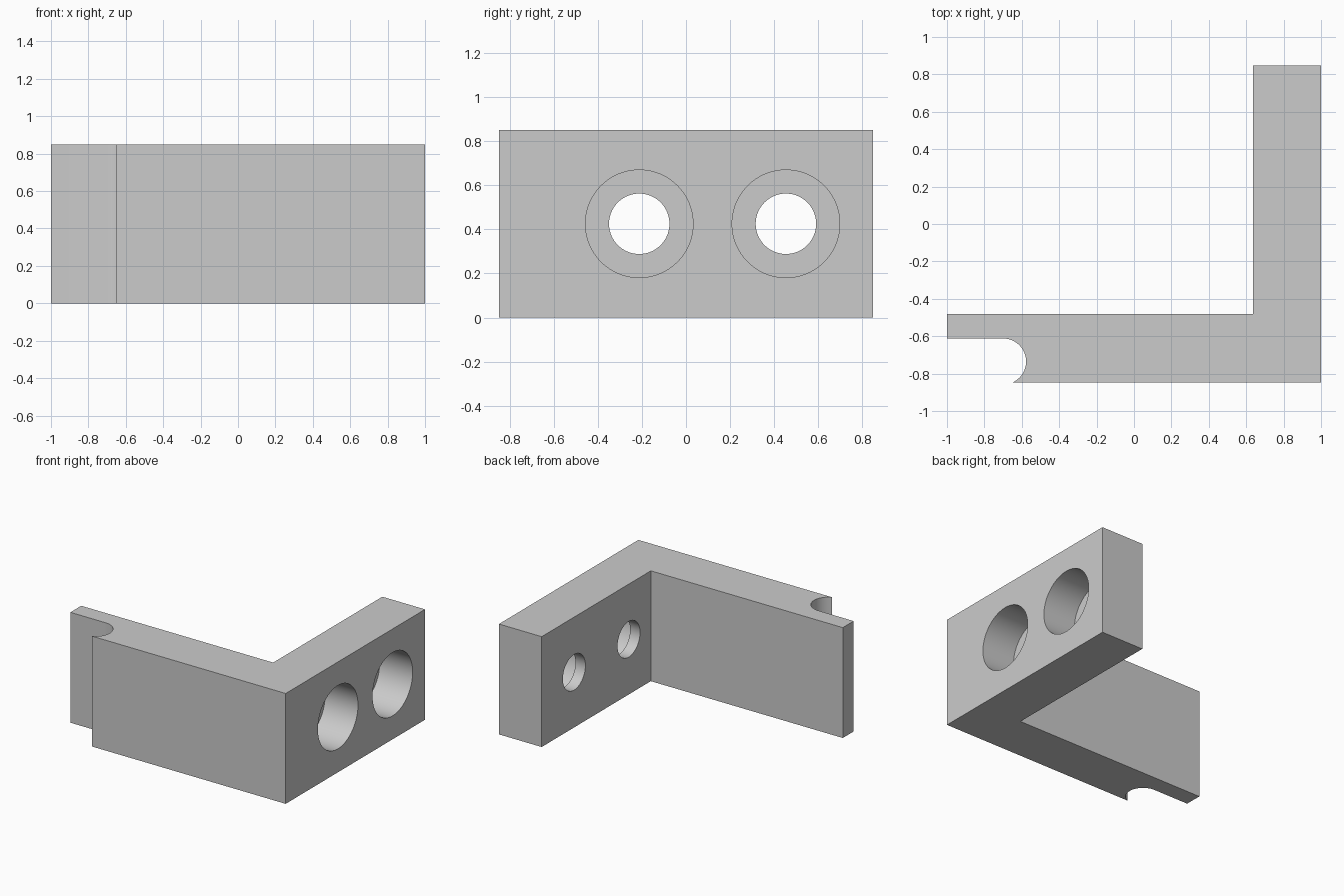
import bpy
import bmesh
from math import asin, cos, pi, sin
from mathutils import Matrix

cube = bpy.data.objects.get("Cube")
if cube:
    bpy.data.objects.remove(cube, do_unlink=True)

HEIGHT = 0.85
FRONT, BACK = -0.848, 0.848
ARM_BACK, LIP_FRONT = -0.48, -0.612    # long arm's rear face, thin lip's front face
PLATE_INNER = 0.636                    # inner face of the drilled plate
BORE_FLOOR = 0.72                      # where the counterbore stops
HOLE_Y = (-0.212, 0.453)
HOLE_R, BORE_R = 0.137, 0.244
SLOT_X, SLOT_R = -0.70, 0.123

grey = bpy.data.materials.new("light_grey")
grey.use_nodes = True
colour = (0.6, 0.6, 0.6, 1)
grey.diffuse_color = colour
grey.node_tree.nodes["Principled BSDF"].inputs["Base Color"].default_value = colour


def make_object(name, bm):
    bmesh.ops.recalc_face_normals(bm, faces=bm.faces)
    mesh = bpy.data.meshes.new(name)
    bm.to_mesh(mesh)
    bm.free()
    obj = bpy.data.objects.new(name, mesh)
    mesh.materials.append(grey)
    bpy.context.collection.objects.link(obj)
    return obj


def cylinder_x(name, radius, x0, x1, y):
    bm = bmesh.new()
    place = Matrix.Translation(((x0 + x1) / 2, y, HEIGHT / 2)) @ Matrix.Rotation(pi / 2, 4, "Y")
    bmesh.ops.create_cone(bm, cap_ends=True, segments=96, radius1=radius,
                          radius2=radius, depth=x1 - x0, matrix=place)
    return make_object(name, bm)


# Bracket plan: L shape whose free end is thinned by a round-ended slot
slot_y = LIP_FRONT - SLOT_R
end_angle = asin((FRONT - slot_y) / SLOT_R)
steps = 40
arc = []
for i in range(steps + 1):
    a = pi / 2 + (end_angle - pi / 2) * i / steps
    arc.append((SLOT_X + SLOT_R * cos(a), slot_y + SLOT_R * sin(a)))
arc[-1] = (arc[-1][0], FRONT)
plan = [(1, FRONT), (1, BACK), (PLATE_INNER, BACK), (PLATE_INNER, ARM_BACK),
        (-1, ARM_BACK), (-1, LIP_FRONT)] + arc

bm = bmesh.new()
base = bm.faces.new([bm.verts.new((x, y, 0)) for x, y in plan])
result = bmesh.ops.extrude_face_region(bm, geom=[base])
top = [v for v in result["geom"] if isinstance(v, bmesh.types.BMVert)]
bmesh.ops.translate(bm, verts=top, vec=(0, 0, HEIGHT))
bracket = make_object("corner_bracket", bm)

# Two counterbored screw holes
cutters = []
for y in HOLE_Y:
    cutters.append(cylinder_x("counterbore_cutter", BORE_R, BORE_FLOOR, 1.1, y))
    cutters.append(cylinder_x("screw_hole_cutter", HOLE_R, 0.5, 1.05, y))

bpy.ops.object.select_all(action="DESELECT")
bpy.context.view_layer.objects.active = bracket
bracket.select_set(True)
for cutter in cutters:
    cutter.hide_render = True
    mod = bracket.modifiers.new("hole", "BOOLEAN")
    mod.operation = "DIFFERENCE"
    mod.solver = "EXACT"
    mod.object = cutter
    bpy.ops.object.modifier_apply(modifier=mod.name)
    bpy.data.objects.remove(cutter, do_unlink=True)

bpy.ops.object.shade_smooth_by_angle(angle=pi / 6)
